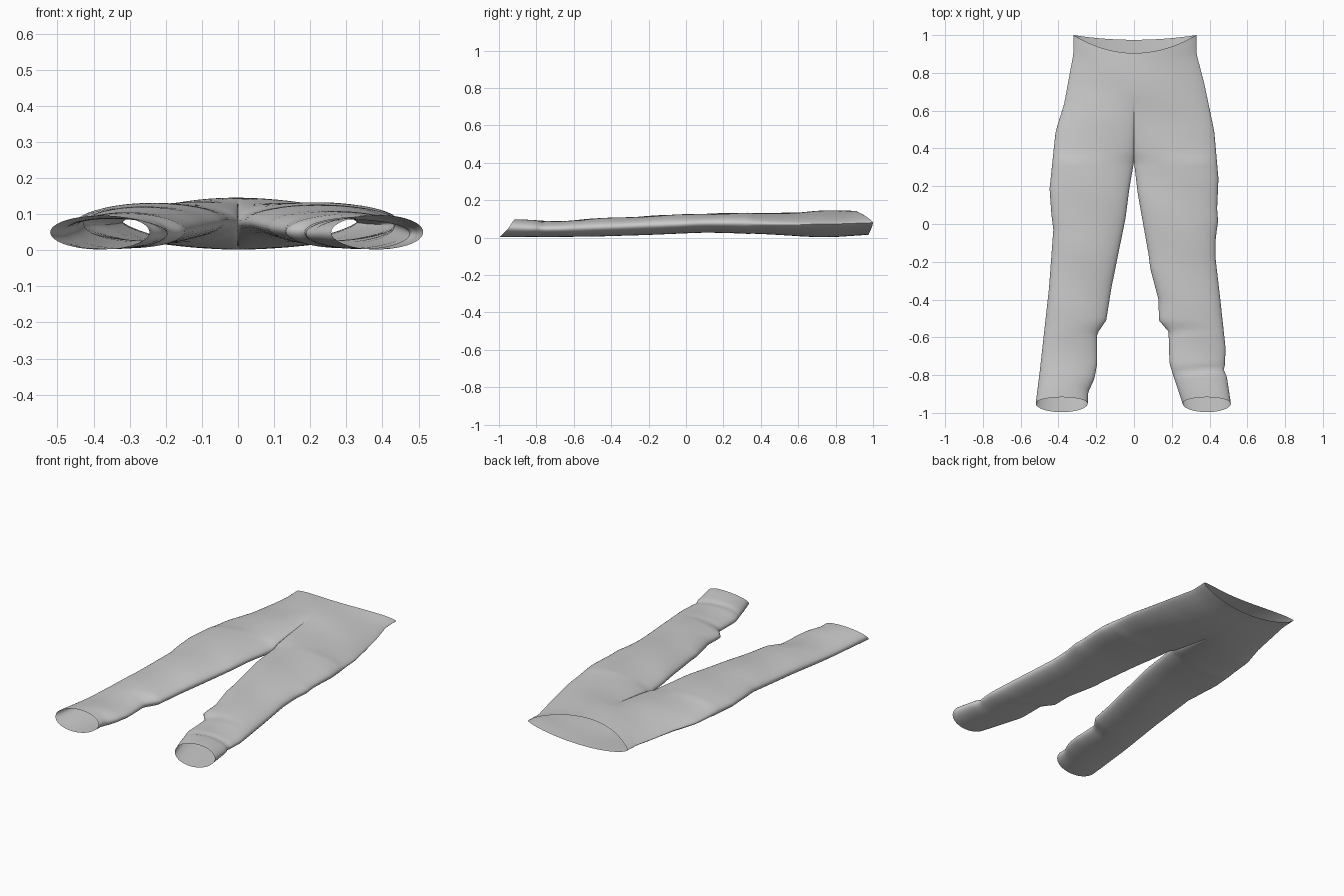
import bpy, bmesh
from math import sin, cos, pi, exp

if "Cube" in bpy.data.objects:
    bpy.data.objects.remove(bpy.data.objects["Cube"])

CROTCH = 0.33

# outer and inner leg outlines as (y, distance from centre), read along the leg
LEFT_OUT = [(1, .32), (.905, .32), (.635, .37), (.49, .415), (.185, .447), (.05, .437),
            (-.03, .427), (-.34, .45), (-.79, .50), (-.95, .52)]
LEFT_IN = [(CROTCH, 0), (.185, .025), (.03, .045), (-.34, .12), (-.51, .147), (-.58, .195),
           (-.74, .195), (-.82, .21), (-.89, .242), (-.95, .245)]
RIGHT_OUT = [(1, .33), (.905, .33), (.74, .373), (.49, .425), (.24, .447), (.08, .44),
             (.015, .445), (-.08, .432), (-.185, .432), (-.4, .457), (-.66, .485),
             (-.76, .48), (-.775, .472), (-.80, .49), (-.95, .513)]
RIGHT_IN = [(CROTCH, 0), (.16, .02), (-.16, .077), (-.24, .087), (-.4, .13), (-.51, .132),
            (-.57, .183), (-.74, .188), (-.87, .23), (-.95, .258)]
# upper and lower cloth heights along the length
TOP = [(1, .145), (.7, .142), (.5, .135), (.3, .13), (.1, .128), (-.2, .115), (-.5, .10),
       (-.7, .087), (-.8, .09), (-.95, .098)]
BOTTOM = [(1, .015), (.8, .002), (.65, .001), (.5, .009), (.3, .022), (.1, .027), (-.2, .014),
          (-.5, .005), (-.95, .002)]


def sample(table, y):
    if y >= table[0][0]:
        return table[0][1]
    for (a, va), (b, vb) in zip(table, table[1:]):
        if y >= b:
            return va + (vb - va) * (a - y) / (a - b)
    return table[-1][1]


def clamp(t):
    return max(0.0, min(1.0, t))


def soft(table, y):
    return sum(sample(table, y + d) for d in (-.04, 0, .04)) / 3


ROWS = [1 - (1 - CROTCH) * i / 24 for i in range(24)]
ROWS += [CROTCH - (CROTCH + .95) * i / 64 for i in range(65)]
COLS = 22


def cloth_point(y, s, side, upper, outer, inner):
    """Point on one sheet; s runs from the inseam to the outseam."""
    u = (1 - cos(pi * s)) / 2
    x0 = 0 if y >= CROTCH else sample(inner, y)
    x = x0 + (sample(outer, y) - x0) * u
    # blend the full-width seat section into a separate leg tube
    w = clamp((y - CROTCH) / .4) ** .5
    seat = (1 - u * u) ** .75
    h = w * seat + (1 - w) * sin(pi * s)
    top, bot = soft(TOP, y), soft(BOTTOM, y)
    mid = (top + bot) / 2
    z = mid + h * ((top if upper else bot) - mid)
    # gentle cloth folds
    if upper:
        z += .002 * h * sin(17 * y + 9 * x * side)
        if side > 0:
            z -= .007 * h * exp(-((y + .775 - .1 * (x - .35)) / .018) ** 2)
            z -= .004 * h * exp(-((y + .56) / .02) ** 2) * clamp(1.3 - u)
    # dipped waistband and slanted hem openings
    dip = clamp((y - .5) / .5) * (-.095 if upper else -.025) * (1 - u * u)
    hem = clamp((-.75 - y) / .2) * (.033 if upper else -.046) * sin(pi * s)
    return (side * x, y + dip + hem, max(z, 0))


def add_sheet(bm, side, upper, outer, inner):
    grid = [[bm.verts.new(cloth_point(y, c / COLS, side, upper, outer, inner))
             for c in range(COLS + 1)] for y in ROWS]
    for r0, r1 in zip(grid, grid[1:]):
        for c in range(COLS):
            bm.faces.new((r0[c], r0[c + 1], r1[c + 1], r1[c]))


# trousers: four sheets welded along side seams, inseams and centre line
bm = bmesh.new()
for side, outer, inner in ((-1, LEFT_OUT, LEFT_IN), (1, RIGHT_OUT, RIGHT_IN)):
    for upper in (True, False):
        add_sheet(bm, side, upper, outer, inner)
bmesh.ops.remove_doubles(bm, verts=bm.verts, dist=1e-5)
bmesh.ops.recalc_face_normals(bm, faces=bm.faces)
mesh = bpy.data.meshes.new("trousers")
bm.to_mesh(mesh)
bm.free()
trousers = bpy.data.objects.new("trousers", mesh)
bpy.context.collection.objects.link(trousers)
bpy.context.view_layer.objects.active = trousers
trousers.select_set(True)
bpy.ops.object.shade_smooth_by_angle(angle=pi / 3)
